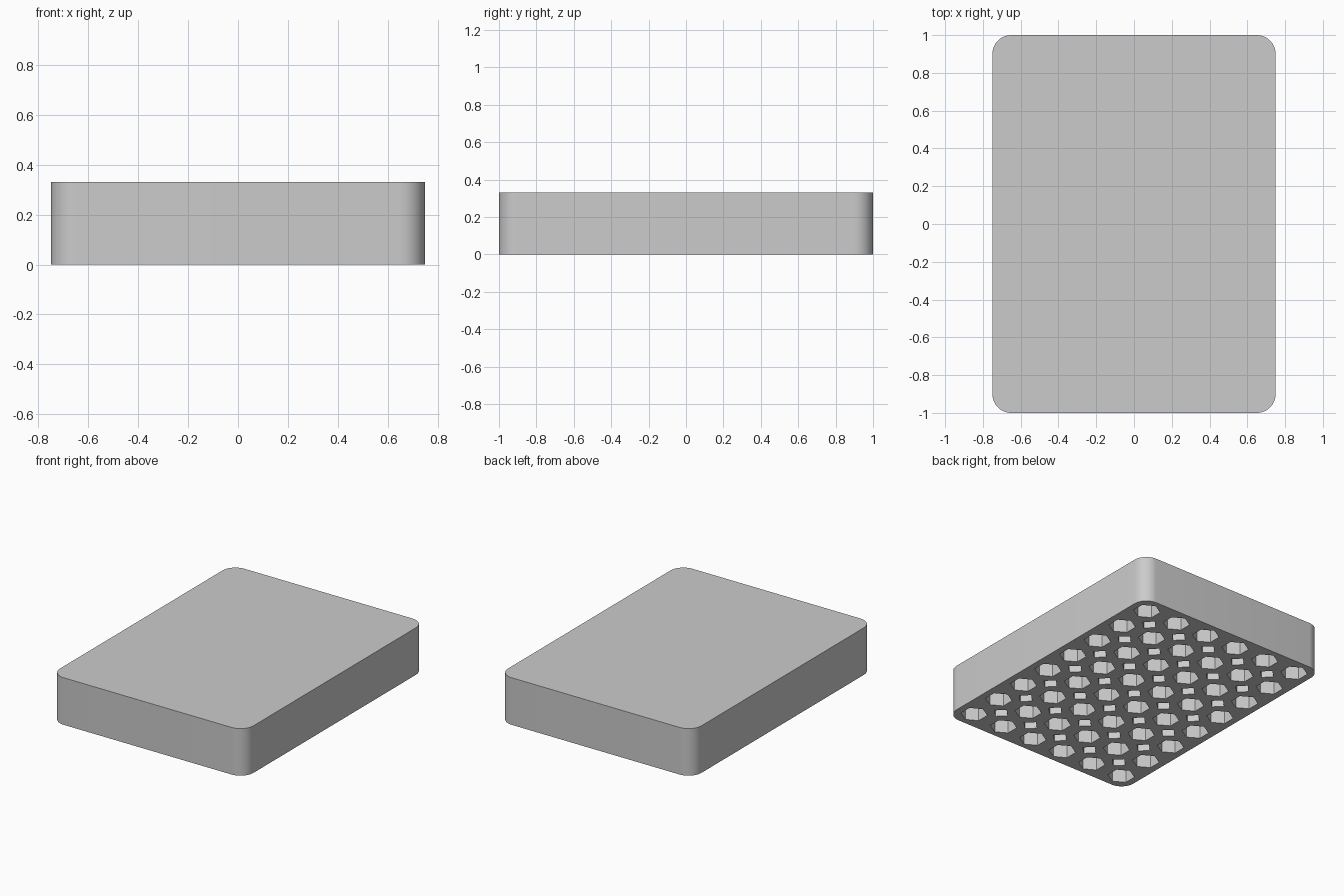
import bpy
import bmesh
from math import radians
from mathutils import Matrix

WIDTH, LENGTH, HEIGHT = 1.5, 2.0, 0.33
CORNER = 0.1
PITCH = 0.25
DEPTH = 0.28

start = bpy.data.objects.get("Cube")
if start:
    bpy.data.objects.remove(start, do_unlink=True)

# Plain grey plastic
grey = bpy.data.materials.new("grey")
grey.use_nodes = True
colour = (0.6, 0.6, 0.6, 1)
grey.diffuse_color = colour
grey.node_tree.nodes["Principled BSDF"].inputs["Base Color"].default_value = colour


def make_object(name, bm):
    mesh = bpy.data.meshes.new(name)
    bm.to_mesh(mesh)
    bm.free()
    mesh.materials.append(grey)
    obj = bpy.data.objects.new(name, mesh)
    bpy.context.collection.objects.link(obj)
    return obj


def add_sockets(bm, columns, rows, sides, radius, turn):
    """Grid of prisms that rise from below the base to the socket depth."""
    for i in range(columns):
        for j in range(rows):
            x = (i - (columns - 1) / 2) * PITCH
            y = (j - (rows - 1) / 2) * PITCH
            place = Matrix.Translation((x, y, DEPTH / 2 - 0.05))
            bmesh.ops.create_cone(
                bm, cap_ends=True, segments=sides, radius1=radius, radius2=radius,
                depth=DEPTH + 0.1, matrix=place @ Matrix.Rotation(turn, 4, "Z"))


# Block with rounded upright edges
bm = bmesh.new()
bmesh.ops.create_cube(bm, size=1)
bmesh.ops.scale(bm, vec=(WIDTH, LENGTH, HEIGHT), verts=bm.verts)
bmesh.ops.translate(bm, vec=(0, 0, HEIGHT / 2), verts=bm.verts)
upright = [e for e in bm.edges
           if abs(e.verts[0].co.z - e.verts[1].co.z) > HEIGHT / 2]
bmesh.ops.bevel(bm, geom=upright, offset=CORNER, segments=12,
                profile=0.5, affect="EDGES")
block = make_object("holder_block", bm)

# Hexagonal sockets, with small square sockets between them
bm = bmesh.new()
columns, rows = round(WIDTH / PITCH), round(LENGTH / PITCH)
# the cone's first corner lies on the y axis
add_sockets(bm, columns, rows, 6, 0.088, 0)
add_sockets(bm, columns - 1, rows - 1, 4, 0.055, 0)
cutter = make_object("socket_cutter", bm)
cutter.hide_render = True

# Cut the sockets into the underside
cut = block.modifiers.new("sockets", "BOOLEAN")
cut.operation = "DIFFERENCE"
cut.solver = "EXACT"
cut.object = cutter
bpy.context.view_layer.objects.active = block
block.select_set(True)
bpy.ops.object.modifier_apply(modifier=cut.name)
bpy.data.objects.remove(cutter, do_unlink=True)

bpy.ops.object.shade_smooth_by_angle(angle=radians(30))
